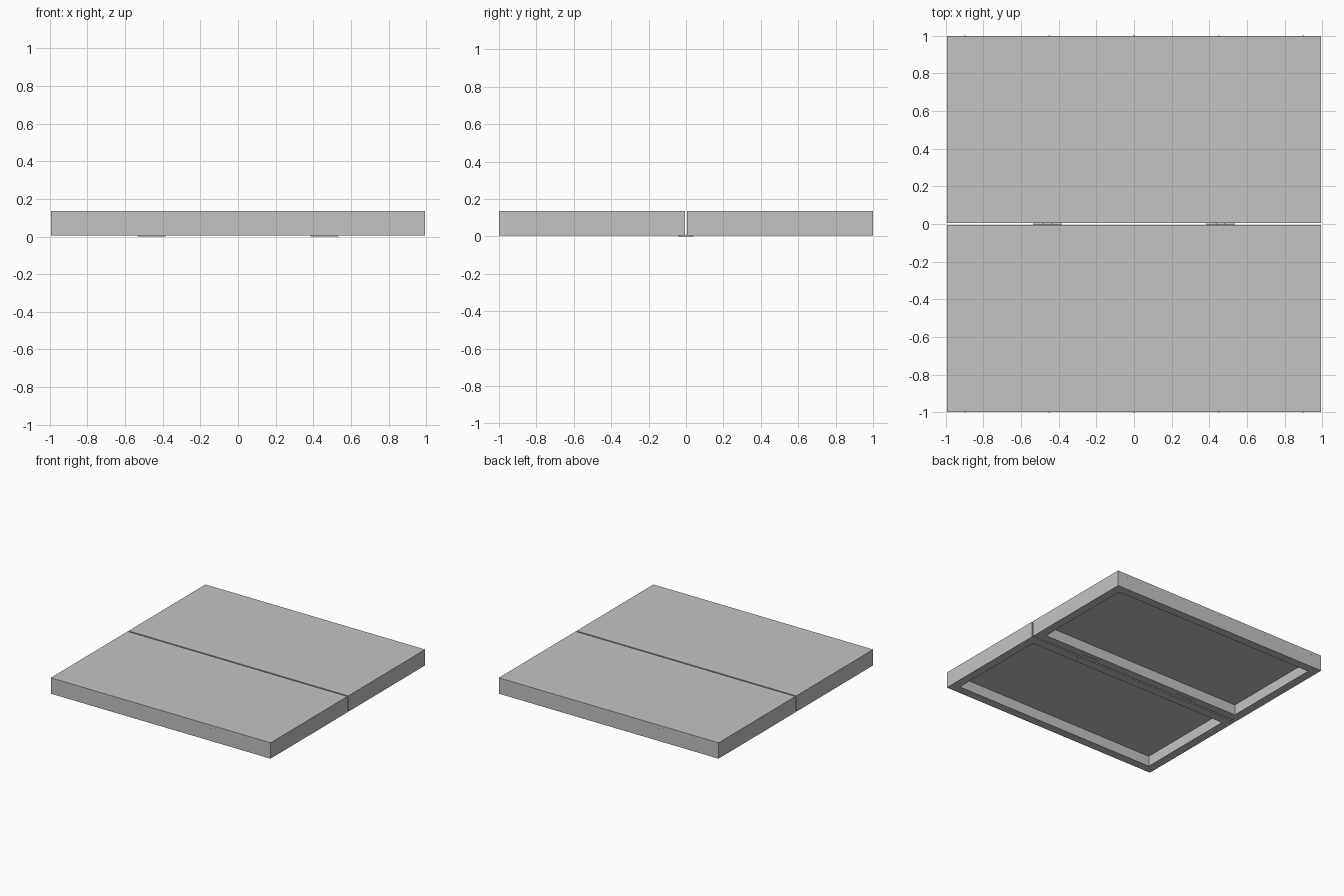
import bpy, bmesh, math
from mathutils import Matrix

cube = bpy.data.objects.get("Cube")
if cube:
    bpy.data.objects.remove(cube, do_unlink=True)

grey = bpy.data.materials.new("plain grey")
grey.use_nodes = True
grey.diffuse_color = (0.55, 0.55, 0.55, 1)
grey.node_tree.nodes["Principled BSDF"].inputs["Base Color"].default_value = grey.diffuse_color

HALF_X, INNER, OUTER = 0.995, 0.006, 1.0
BASE, LEDGE, TOP = 0.005, 0.09, 0.135
RAIL, LAP = 0.07, 0.035


def finish(name, bm):
    bmesh.ops.recalc_face_normals(bm, faces=bm.faces)
    mesh = bpy.data.meshes.new(name)
    bm.to_mesh(mesh)
    bm.free()
    mesh.materials.append(grey)
    obj = bpy.data.objects.new(name, mesh)
    bpy.context.collection.objects.link(obj)
    return obj


def prism(name, outline, z0, z1):
    """Extrude a plan outline from z0 up to z1."""
    bm = bmesh.new()
    face = bm.faces.new([bm.verts.new((x, y, z0)) for x, y in outline])
    up = bmesh.ops.extrude_face_region(bm, geom=[face])["geom"]
    bmesh.ops.translate(bm, vec=(0, 0, z1 - z0),
                        verts=[v for v in up if isinstance(v, bmesh.types.BMVert)])
    return finish(name, bm)


def box(name, x0, x1, y0, y1, z0, z1):
    return prism(name, [(x0, y0), (x1, y0), (x1, y1), (x0, y1)], z0, z1)


def cylinder(name, centre, radius, length, axis, sides=12):
    bm = bmesh.new()
    turn = Matrix.Rotation(math.pi / 2, 4, "Y" if axis == "x" else "X")
    bmesh.ops.create_cone(bm, cap_ends=True, segments=sides, radius1=radius,
                          radius2=radius, depth=length,
                          matrix=Matrix.Translation(centre) @ turn)
    return finish(name, bm)


def lapped_rail(name, edge, inward):
    """Long rail whose outer half runs through to the ends as a lap joint."""
    a, b, c = edge, edge + inward * LAP, edge + inward * RAIL
    x, xi = HALF_X, HALF_X - RAIL
    prism(name, [(-x, a), (x, a), (x, b), (xi, b), (xi, c), (-xi, c), (-xi, b), (-x, b)],
          BASE, LEDGE)


# Two matching halves: top panel over a lapped frame
for side, label in ((-1, "front"), (1, "back")):
    box(label + "_panel", -HALF_X, HALF_X, side * INNER, side * OUTER, LEDGE, TOP)
    lapped_rail(label + "_outer_rail", side * OUTER, -side)
    lapped_rail(label + "_inner_rail", side * INNER, side)
    for sx, hand in ((-1, "right"), (1, "left")):
        box(f"{label}_{hand}_rail", sx * (HALF_X - RAIL), sx * HALF_X,
            side * (INNER + LAP), side * (OUTER - LAP), BASE, LEDGE)
    # Small pins along the outer edge of the panel
    for i in range(5):
        cylinder(f"{label}_pin_{i + 1}", (-0.9 + 0.45 * i, side * (OUTER - 0.004), 0.11),
                 0.004, 0.01, "y", 8)

# Hinges joining the halves underneath
for sx, hand in ((-1, "right"), (1, "left")):
    for side, label in ((-1, "front"), (1, "back")):
        box(f"{hand}_hinge_{label}_leaf", sx * 0.385, sx * 0.535,
            side * 0.004, side * 0.04, 0.001, BASE)
    for i in range(3):
        cylinder(f"{hand}_hinge_knuckle_{i + 1}", (sx * (0.41 + 0.05 * i), 0, 0.005),
                 0.005, 0.048, "x")
